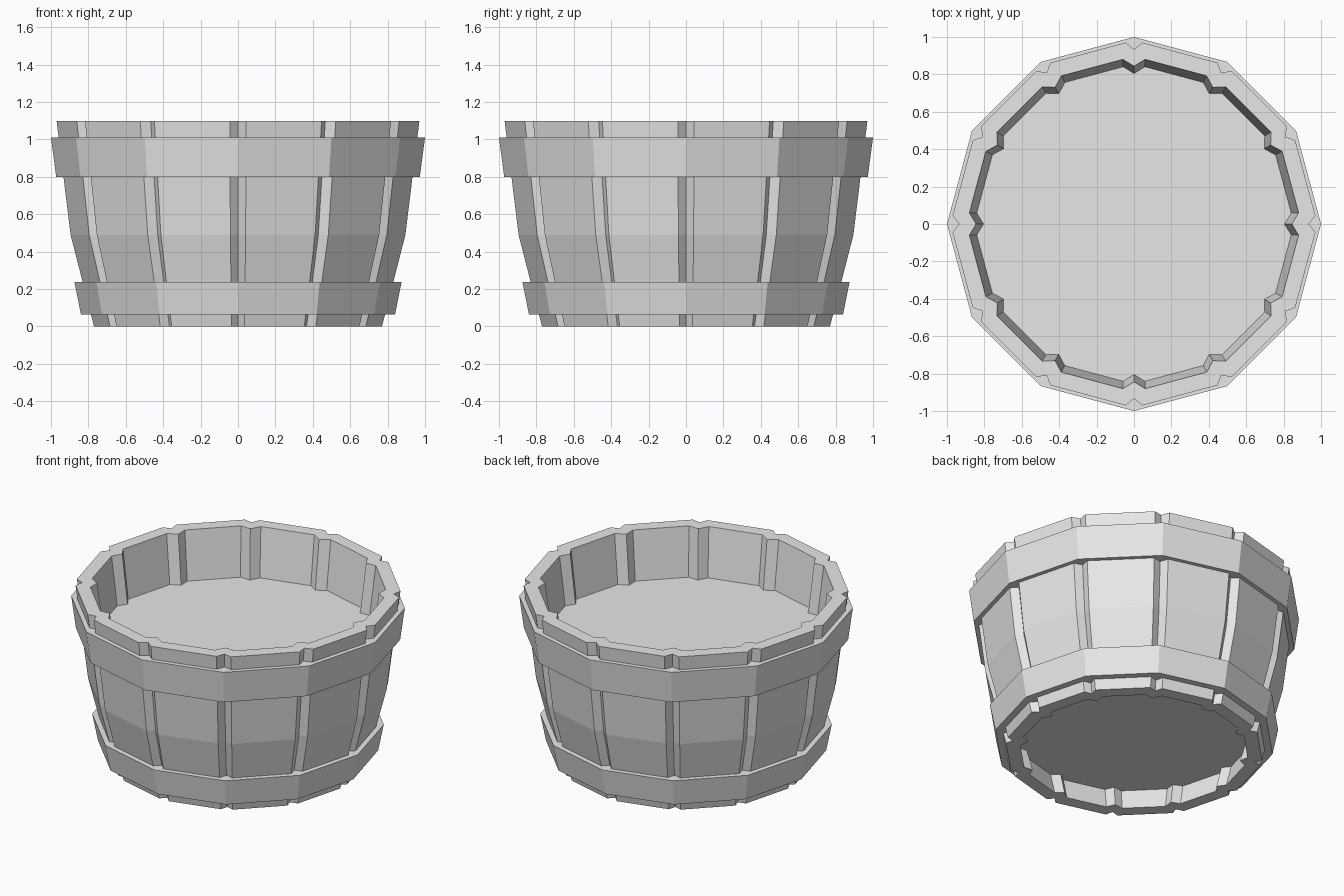
import bpy, bmesh, math

if "Cube" in bpy.data.objects:
    bpy.data.objects.remove(bpy.data.objects["Cube"])

SIDES = 12

wood = bpy.data.materials.new("plain grey")
wood.diffuse_color = (0.8, 0.8, 0.8, 1.0)
wood.use_nodes = True
wood.node_tree.nodes["Principled BSDF"].inputs["Base Color"].default_value = wood.diffuse_color


def stave_radius(z):
    """Outer stave edge: steep lower half, straighter upper half."""
    if z < 0.49:
        return 0.77 + (0.895 - 0.77) * z / 0.49
    return 0.895 + (0.97 - 0.895) * (z - 0.49) / 0.61


def grooved_loop(z, inner=False):
    """Dodecagon with a V groove at each corner."""
    r = stave_radius(z)
    k = r / 0.97
    half, r = (0.06 * k, r - 0.09) if inner else (0.044 * k, r)
    pts = []
    for i in range(SIDES):
        a = math.tau * i / SIDES
        for u, t in ((r, -half), (r - 0.036, 0), (r, half)):
            pts.append((u * math.cos(a) - t * math.sin(a),
                        u * math.sin(a) + t * math.cos(a), z))
    return pts


def plain_loop(z, r):
    return [(r * math.cos(math.tau * i / SIDES),
             r * math.sin(math.tau * i / SIDES), z) for i in range(SIDES)]


def make_object(name, bm):
    me = bpy.data.meshes.new(name)
    bm.to_mesh(me)
    bm.free()
    me.materials.append(wood)
    bpy.context.collection.objects.link(bpy.data.objects.new(name, me))


def ring(name, loops):
    """Closed solid made by bridging loops in order, last back to first."""
    bm = bmesh.new()
    rows = [[bm.verts.new(p) for p in loop] for loop in loops]
    n = len(rows[0])
    for k, lo in enumerate(rows):
        hi = rows[(k + 1) % len(rows)]
        for i in range(n):
            j = (i + 1) % n
            bm.faces.new((lo[i], lo[j], hi[j], hi[i]))
    bmesh.ops.recalc_face_normals(bm, faces=bm.faces)
    make_object(name, bm)


def disc(name, z, up):
    bm = bmesh.new()
    pts = grooved_loop(z, inner=True)
    bm.faces.new([bm.verts.new(p) for p in (pts if up else pts[::-1])])
    make_object(name, bm)


# Stave wall: up the outside, down the inside
levels = (0.0, 0.49, 1.10)
ring("stave_wall", [grooved_loop(z) for z in levels]
     + [grooved_loop(z, True) for z in reversed(levels)])

# Hoops around the wall
for name, z0, r0, z1, r1 in (("lower_hoop", 0.065, 0.84, 0.237, 0.874),
                             ("upper_hoop", 0.80, 0.972, 1.01, 1.0)):
    ring(name, [plain_loop(z0, r0), plain_loop(z1, r1),
                plain_loop(z1, r1 - 0.10), plain_loop(z0, r0 - 0.10)])

# Fill surface on top and base board underneath
disc("fill_surface", 0.78, True)
disc("base_board", 0.14, False)
